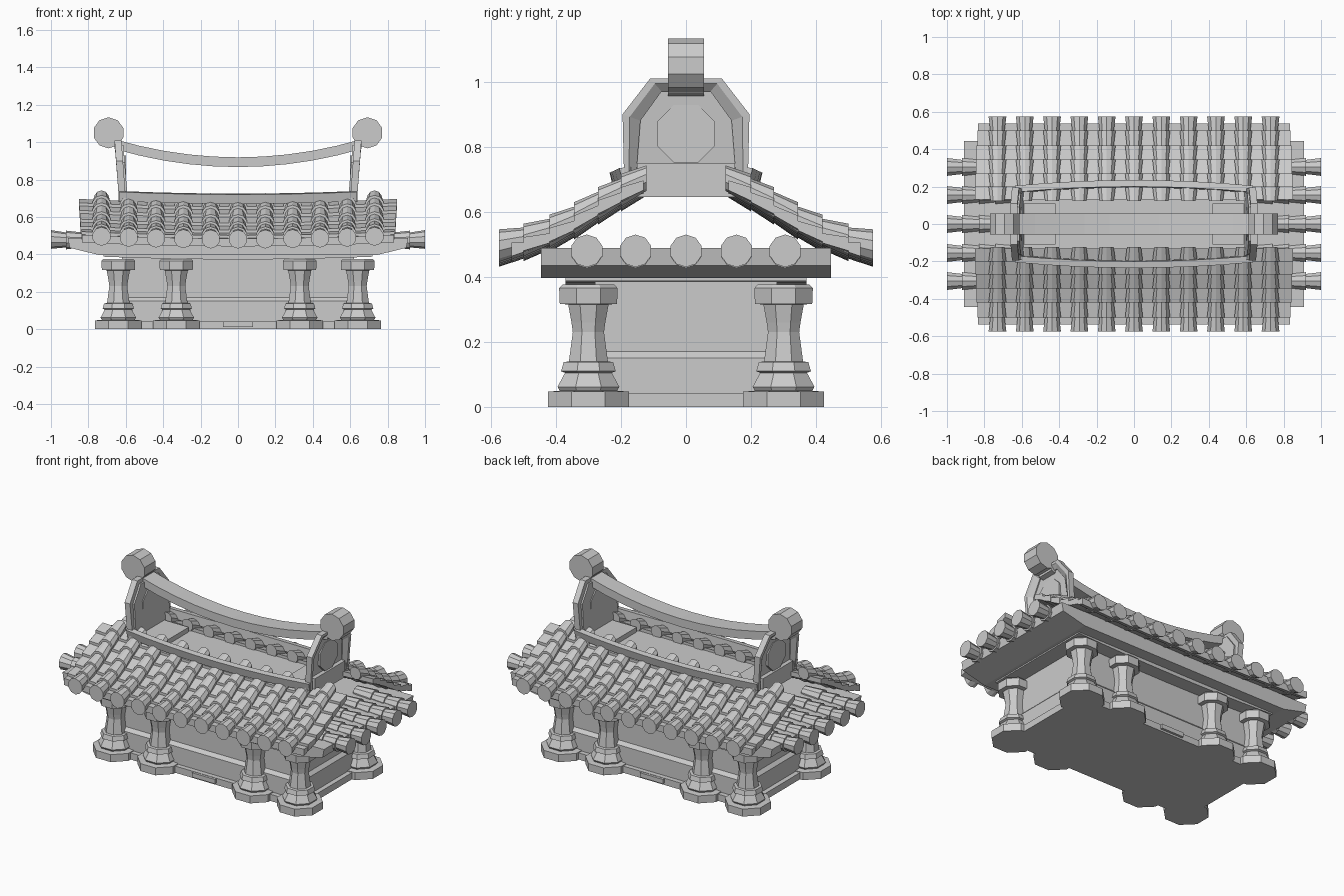
import bpy, bmesh, math

if "Cube" in bpy.data.objects:
    bpy.data.objects.remove(bpy.data.objects["Cube"])

stone = bpy.data.materials.new("grey stone")
stone.diffuse_color = (0.6, 0.6, 0.6, 1)
stone.use_nodes = True
stone.node_tree.nodes["Principled BSDF"].inputs["Base Color"].default_value = stone.diffuse_color


def loft(bm, rings):
    """Skin a list of equal-length closed rings and cap both ends."""
    vs = [[bm.verts.new(p) for p in r] for r in rings]
    n = len(rings[0])
    for a, b in zip(vs, vs[1:]):
        for i in range(n):
            j = (i + 1) % n
            bm.faces.new((a[i], a[j], b[j], b[i]))
    bm.faces.new(vs[0][::-1])
    bm.faces.new(vs[-1])


def finish(name, bm):
    bmesh.ops.recalc_face_normals(bm, faces=bm.faces)
    me = bpy.data.meshes.new(name)
    bm.to_mesh(me)
    bm.free()
    me.materials.append(stone)
    ob = bpy.data.objects.new(name, me)
    bpy.context.collection.objects.link(ob)
    return ob


def rect(x, y, z):
    return [(-x, -y, z), (x, -y, z), (x, y, z), (-x, y, z)]


def stack(name, levels):
    """Centred block from (half x, half y, z) levels."""
    bm = bmesh.new()
    loft(bm, [rect(*l) for l in levels])
    finish(name, bm)


def box(bm, x0, x1, y0, y1, z0, z1):
    loft(bm, [[(x0, y0, z), (x1, y0, z), (x1, y1, z), (x0, y1, z)] for z in (z0, z1)])


def lift(x):
    return 0.016 * (x / 0.75) ** 2 - 0.004


def spread(half, n):
    return [-half + 2 * half * i / n for i in range(n + 1)]


# Plinth, body walls and door step
stack("base_slab", [(0.67, 0.33, 0), (0.67, 0.33, 0.042)])
stack("lower_wall", [(0.64, 0.30, 0.04), (0.64, 0.30, 0.15), (0.62, 0.28, 0.17)])
stack("body_wall", [(0.62, 0.28, 0.16), (0.62, 0.28, 0.42)])
bm = bmesh.new()
for s in (-1, 1):
    box(bm, -0.08, 0.08, s * 0.32, s * 0.345, 0.012, 0.04)
finish("door_step", bm)

# Columns: octagonal lathe profiles (half width, z)
profile = [(0.124, 0), (0.124, 0.047), (0.088, 0.05), (0.095, 0.062), (0.072, 0.105),
           (0.084, 0.11), (0.076, 0.138), (0.06, 0.14), (0.048, 0.23), (0.052, 0.26),
           (0.062, 0.315), (0.088, 0.317), (0.09, 0.365), (0.08, 0.376)]
for cx in (-0.64, -0.33, 0.33, 0.64):
    for cy in (-0.30, 0.30):
        bm = bmesh.new()
        loft(bm, [[(cx + r / math.cos(math.pi / 8) * math.cos((k + .5) * math.pi / 4),
                    cy + r / math.cos(math.pi / 8) * math.sin((k + .5) * math.pi / 4), z)
                   for k in range(8)] for r, z in profile])
        finish("column", bm)

# Beam ring over the columns and the spreading eave board
bm = bmesh.new()
loft(bm, [[(x, -0.37, 0.377 + lift(x)), (x, 0.37, 0.377 + lift(x)),
           (x, 0.37, 0.43), (x, -0.37, 0.43)] for x in spread(0.72, 8)])
finish("lintel_beam", bm)
stack("eave_board", [(0.74, 0.445, 0.396), (0.90, 0.445, 0.435), (0.91, 0.445, 0.488)])

# Main roof: stepped slabs and rows of overlapping round tiles
course = [(0.13, 0.692), (0.20, 0.655), (0.27, 0.615), (0.345, 0.568),
          (0.42, 0.53), (0.50, 0.502), (0.575, 0.485)]


def tile_row(bm, pts, place):
    for (d0, z0), (d1, z1) in zip(pts, pts[1:]):
        rings = []
        for d, z, r in ((d0 - 0.008, z0, 0.039), (d1, z1, 0.05)):
            rings.append([place(d, r * math.sin(k * math.pi / 5), z + r * math.cos(k * math.pi / 5))
                          for k in range(10)])
        loft(bm, rings)


for side, s in (("front", -1), ("back", 1)):
    bm = bmesh.new()
    for i, ((d0, z0), (d1, z1)) in enumerate(zip(course, course[1:])):
        d1 = min(d1, 0.537)
        hx = 0.85 - 0.003 * i
        loft(bm, [[(x, s * d0, z0 + dz0 + lift(x)) for dz0 in (-0.042, -0.012)] +
                  [(x, s * d1, z1 + dz1 + lift(x)) for dz1 in (0.004, -0.038)]
                  for x in spread(hx, 8)])
    finish(side + "_roof_slab", bm)
    bm = bmesh.new()
    for i in range(-5, 6):
        cx = i * 0.146
        tile_row(bm, course, lambda d, u, z: (cx + u, s * d, z + lift(cx)))
    finish(side + "_roof_tiles", bm)

# Side roofs: five tile rows on each end
side_course = [(0.62, 0.484), (0.74, 0.48), (0.83, 0.477), (0.92, 0.477), (1.0, 0.48)]
for side, s in (("left", -1), ("right", 1)):
    bm = bmesh.new()
    for cy in (-0.305, -0.155, 0, 0.155, 0.305):
        tile_row(bm, side_course, lambda d, u, z: (s * d, cy + u, z))
    finish(side + "_roof_tiles", bm)

# Upper deck and the bowed long beams either side of the opening
bm = bmesh.new()
box(bm, -0.63, 0.63, -0.14, 0.14, 0.645, 0.66)
finish("upper_deck", bm)
for s in (-1, 1):
    bm = bmesh.new()
    rings = []
    for x in spread(0.635, 8):
        y = 0.235 - 0.03 * (x / 0.635) ** 2
        z = 0.67 + 0.014 * (x / 0.635) ** 2
        rings.append([(x, s * (y - 0.04), z), (x, s * (y - 0.012), z),
                      (x, s * y, z + 0.05), (x, s * (y - 0.035), z + 0.055)])
    loft(bm, rings)
    finish("upper_long_beam", bm)

# Gable ends: plate, sill, round boss and angular frame
outer = [(0.19, 0.69), (0.195, 0.9), (0.11, 1.01)]
inner = [(0.155, 0.69), (0.14, 0.88), (0.075, 0.97)]
mirror = lambda pts: pts + [(-y, z) for y, z in reversed(pts)]
for side, s in (("left", -1), ("right", 1)):
    bm = bmesh.new()
    plate = mirror([(0.17, 0.68), (0.165, 0.89), (0.09, 0.985)])
    loft(bm, [[(s * (x + (z - 0.7) * 0.08), y, z) for y, z in plate] for x in (0.59, 0.61)])
    finish(side + "_gable_plate", bm)
    bm = bmesh.new()
    box(bm, s * 0.42, s * 0.625, -0.11, 0.11, 0.655, 0.69)
    box(bm, s * 0.6, s * 0.64, -0.15, 0.15, 0.645, 0.748)
    finish(side + "_gable_sill", bm)
    bm = bmesh.new()
    loft(bm, [[(s * x, 0.096 * math.cos((k + .5) * math.pi / 4), 0.84 + 0.096 * math.sin((k + .5) * math.pi / 4))
               for k in range(8)] for x in (0.60, 0.632)])
    finish(side + "_gable_boss", bm)
    bm = bmesh.new()
    rings = []
    for (yo, zo), (yi, zi) in zip(mirror(outer), mirror(inner)):
        t = (zo - 0.7) * 0.075
        ym, zm = yo * 0.6 + yi * 0.4, zo * 0.6 + zi * 0.4
        rings.append([(s * (0.60 + t), yo, zo), (s * (0.637 + t), yo, zo), (s * (0.637 + t), ym, zm),
                      (s * (0.615 + t), yi, zi), (s * (0.60 + t), yi, zi)])
    loft(bm, rings)
    finish(side + "_gable_frame", bm)

# Sagging ridge beam and its round end caps
bm = bmesh.new()
loft(bm, [[(x, a * 0.055, 0.893 + 0.085 * (x / 0.62) ** 2 + b * 0.026)
           for a, b in ((-1, -1), (1, -1), (1, 1), (-1, 1))] for x in spread(0.66, 10)])
finish("ridge_beam", bm)
for s in (-1, 1):
    bm = bmesh.new()
    loft(bm, [[(s * 0.692 + 0.083 * math.cos((k + .5) * math.pi / 5), y,
                1.05 + 0.083 * math.sin((k + .5) * math.pi / 5)) for k in range(10)]
              for y in (-0.055, 0.055)])
    finish("ridge_end", bm)
